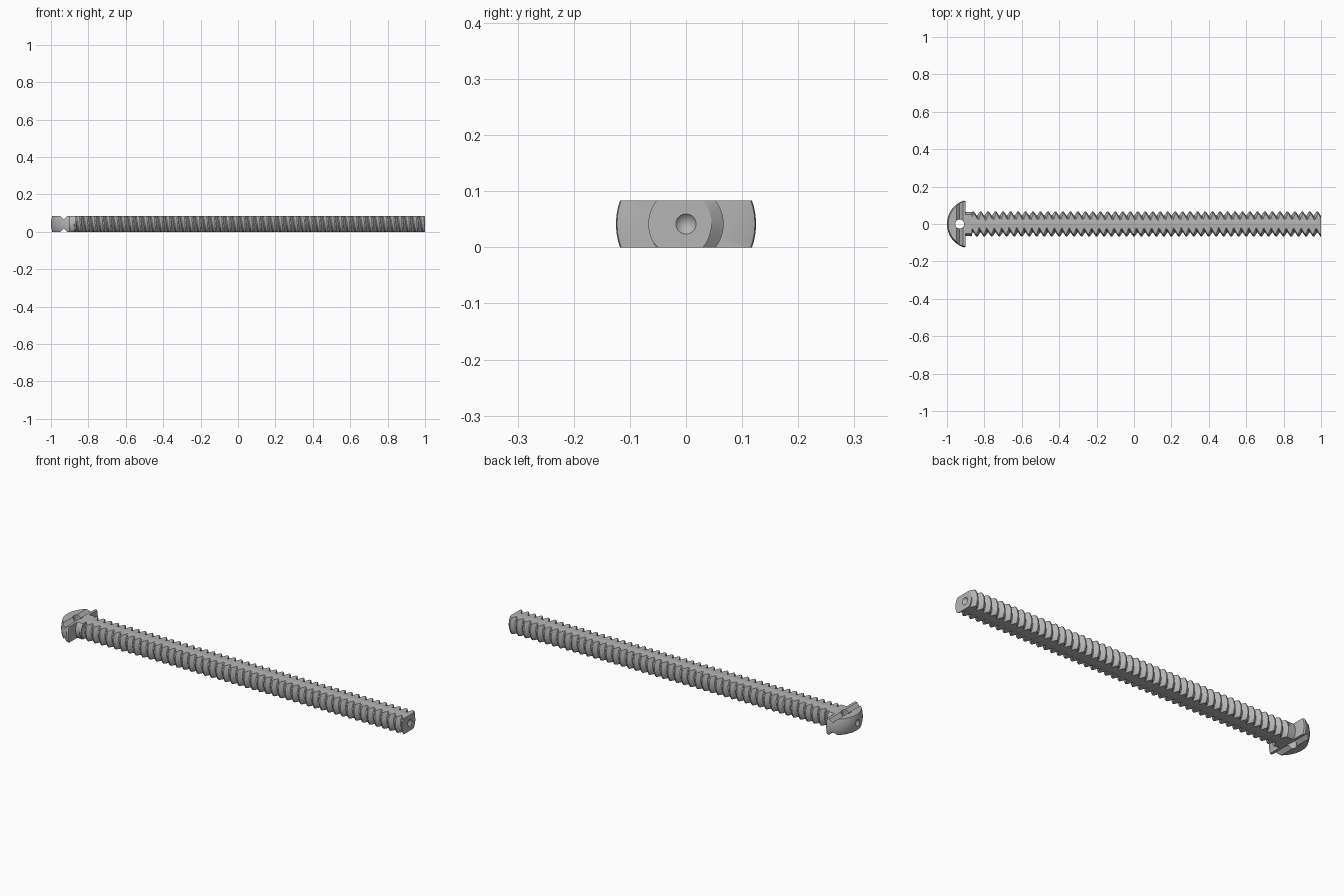
import bpy, bmesh, math
from math import sin, cos, tau, pi, sqrt
from mathutils import Vector, Matrix

cube = bpy.data.objects.get("Cube")
if cube:
    bpy.data.objects.remove(cube, do_unlink=True)

HEIGHT = 0.083          # distance between the two flats
AXIS = HEIGHT / 2       # height of the screw axis
SIDES = 48
PITCH = 0.04
MAJOR, MINOR = 0.067, 0.046
NECK, TIP = -0.866, 1.0

steel = bpy.data.materials.new("plain grey")
steel.use_nodes = True
GREY = (0.46, 0.46, 0.46, 1)
steel.diffuse_color = GREY
steel.node_tree.nodes["Principled BSDF"].inputs["Base Color"].default_value = GREY


def make_object(name, bm):
    bmesh.ops.recalc_face_normals(bm, faces=bm.faces)
    mesh = bpy.data.meshes.new(name)
    bm.to_mesh(mesh)
    bm.free()
    mesh.materials.append(steel)
    ob = bpy.data.objects.new(name, mesh)
    bpy.context.collection.objects.link(ob)
    return ob


def slice_off(bm, point, normal):
    """Remove everything beyond a plane and cap the cut."""
    cut = bmesh.ops.bisect_plane(
        bm, geom=bm.verts[:] + bm.edges[:] + bm.faces[:], dist=1e-6,
        plane_co=point, plane_no=normal, clear_outer=True)["geom_cut"]
    edges = [e for e in cut if isinstance(e, bmesh.types.BMEdge) and e.is_boundary]
    bmesh.ops.triangle_fill(bm, edges=edges, use_beauty=True, normal=normal)


def cut_flats(bm):
    slice_off(bm, (0, 0, HEIGHT), (0, 0, 1))
    slice_off(bm, (0, 0, 0), (0, 0, -1))


def lathe(profile):
    """Revolve (x, radius) points about the screw axis."""
    bm = bmesh.new()
    verts = [bm.verts.new((x, r, AXIS)) for x, r in profile]
    edges = [bm.edges.new(pair) for pair in zip(verts, verts[1:])]
    bmesh.ops.spin(bm, geom=verts + edges, cent=(0, 0, AXIS), axis=(1, 0, 0),
                   angle=tau, steps=SIDES, use_duplicate=False)
    bmesh.ops.remove_doubles(bm, verts=bm.verts, dist=1e-5)
    return bm


def carve(ob, cutter):
    mod = ob.modifiers.new("cut", 'BOOLEAN')
    mod.operation, mod.solver, mod.object = 'DIFFERENCE', 'EXACT', cutter
    bpy.context.view_layer.objects.active = ob
    bpy.ops.object.modifier_apply(modifier=mod.name)
    bpy.data.objects.remove(cutter, do_unlink=True)


def finish(ob):
    bpy.ops.object.select_all(action='DESELECT')
    ob.select_set(True)
    bpy.context.view_layer.objects.active = ob
    bpy.ops.object.shade_smooth_by_angle(angle=math.radians(28))


def centre_dimple(x, inward):
    """Conical drill mark on the axis."""
    return make_object("dimple_cutter", lathe(
        [(x - inward * 0.01, 0), (x - inward * 0.01, 0.019),
         (x, 0.018), (x + inward * 0.02, 0)]))


# Threaded rod: one right-handed helical strip, trimmed to length
bm = bmesh.new()
tooth = [(-0.08, MAJOR), (0.08, MAJOR), (0.44, MINOR), (0.56, MINOR)]
turns = int((TIP - NECK) / PITCH) + 4
rows = []
for k in range(turns * SIDES + 1):
    a = pi + tau * k / SIDES
    start = TIP + (2 - turns) * PITCH + PITCH * k / SIDES
    rows.append([bm.verts.new((start + PITCH * u, r * cos(a), AXIS + r * sin(a)))
                 for u, r in tooth])
for row, nxt in zip(rows, rows[1:]):
    for i in range(3):
        bm.faces.new((row[i], row[i + 1], nxt[i + 1], nxt[i]))
# close the root of each turn against the next crest
for k in range(len(rows) - 1 - SIDES):
    bm.faces.new((rows[k][3], rows[k + SIDES][0], rows[k + SIDES + 1][0], rows[k + 1][3]))
slice_off(bm, (TIP, 0, 0), (1, 0, 0))
slice_off(bm, (NECK - 0.01, 0, 0), (-1, 0, 0))
cut_flats(bm)
rod = make_object("threaded_rod", bm)
carve(rod, centre_dimple(TIP, -1))
finish(rod)

# Domed head with a plain collar
R = 0.132
dome = []
for i in range(13):
    r = 0.122 * i / 12
    dome.append((-1 + R - sqrt(R * R - r * r), r))
bm = lathe(dome + [(-0.91, 0.125), (-0.902, 0.123), (-0.9, 0.119),
                   (-0.9, 0.065), (NECK, 0.065), (NECK, 0)])
cut_flats(bm)
head = make_object("domed_head", bm)

# V grooves across both flats of the head
SLOT = -0.932
for z in (0, HEIGHT):
    bm = bmesh.new()
    bmesh.ops.create_cube(bm, size=1, matrix=Matrix.Translation((SLOT, 0, z))
                          @ Matrix.Rotation(pi / 4, 4, 'Y')
                          @ Matrix.Diagonal((0.025, 0.4, 0.025, 1)))
    carve(head, make_object("groove_cutter", bm))

# Cross hole through the head
bm = bmesh.new()
bmesh.ops.create_cone(bm, cap_ends=True, segments=32, radius1=0.024, radius2=0.024,
                      depth=0.2, matrix=Matrix.Translation((SLOT, 0, AXIS)))
carve(head, make_object("hole_cutter", bm))
carve(head, centre_dimple(-1, 1))
finish(head)
